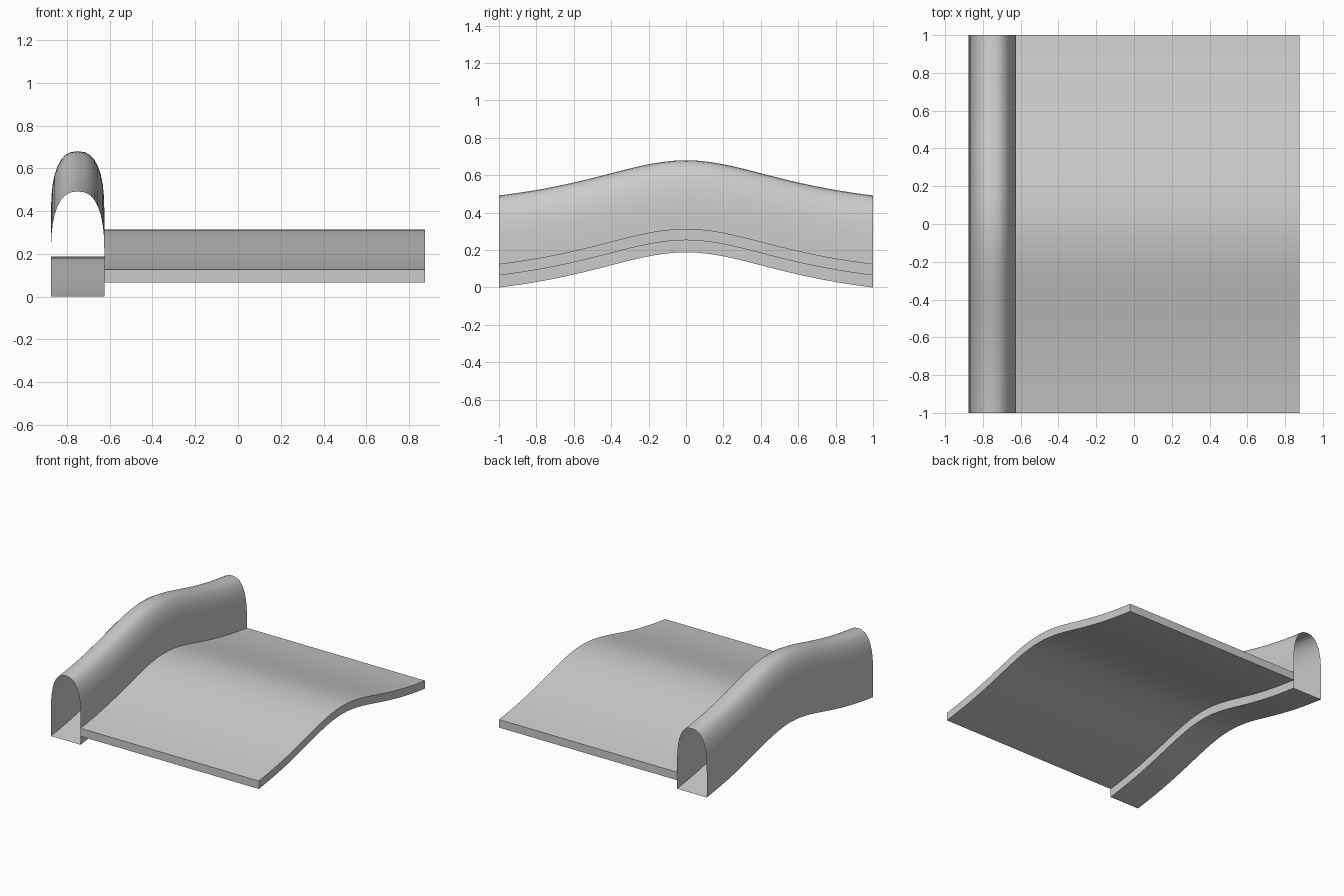
import bpy, math

if "Cube" in bpy.data.objects:
    bpy.data.objects.remove(bpy.data.objects["Cube"])

RISE, WIDTH, STEPS = 0.188, 0.7, 32


def hump(y):
    """Height of the bell-shaped rise along the length."""
    end = 1 / (1 + 1 / WIDTH ** 2)
    return RISE * (1 / (1 + (y / WIDTH) ** 2) - end) / (1 - end)


def sweep(name, profile, caps):
    """Carry a closed x-z profile along y, following the hump."""
    n = len(profile)
    ys = [-1 + 2 * i / STEPS for i in range(STEPS + 1)]
    verts = [(x, y, z + hump(y)) for y in ys for x, z in profile]
    faces = [(r * n + k, r * n + (k + 1) % n,
              (r + 1) * n + (k + 1) % n, (r + 1) * n + k)
             for r in range(STEPS) for k in range(n)]
    if caps:
        faces.append(tuple(reversed(range(n))))
        faces.append(tuple(STEPS * n + k for k in range(n)))
    # profiles run clockwise seen from the front, so flip to face outwards
    faces = [tuple(reversed(f)) for f in faces]
    mesh = bpy.data.meshes.new(name)
    mesh.from_pydata(verts, [], faces)
    mesh.update()
    obj = bpy.data.objects.new(name, mesh)
    bpy.context.collection.objects.link(obj)
    bpy.ops.object.select_all(action='DESELECT')
    obj.select_set(True)
    bpy.context.view_layer.objects.active = obj
    bpy.ops.object.shade_smooth_by_angle(angle=math.radians(35))
    return obj


# Thin deck slab, closed at both ends
sweep("deck", [(-0.625, 0.065), (-0.625, 0.126), (0.875, 0.126), (0.875, 0.065)], True)

# Hollow side wall, open at both ends, with a rounded squarish top
CX, HALF, SPRING, TOP, POWER = -0.75, 0.125, 0.2, 0.492, 2 / 2.5
wall = [(CX - HALF, 0.0)]
for i in range(17):
    a = math.pi * (1 - i / 16)
    c, s = math.cos(a), max(0.0, math.sin(a))
    wall.append((CX + HALF * math.copysign(abs(c) ** POWER, c),
                 SPRING + (TOP - SPRING) * s ** POWER))
wall.append((CX + HALF, 0.0))
sweep("side_wall", wall, False)
